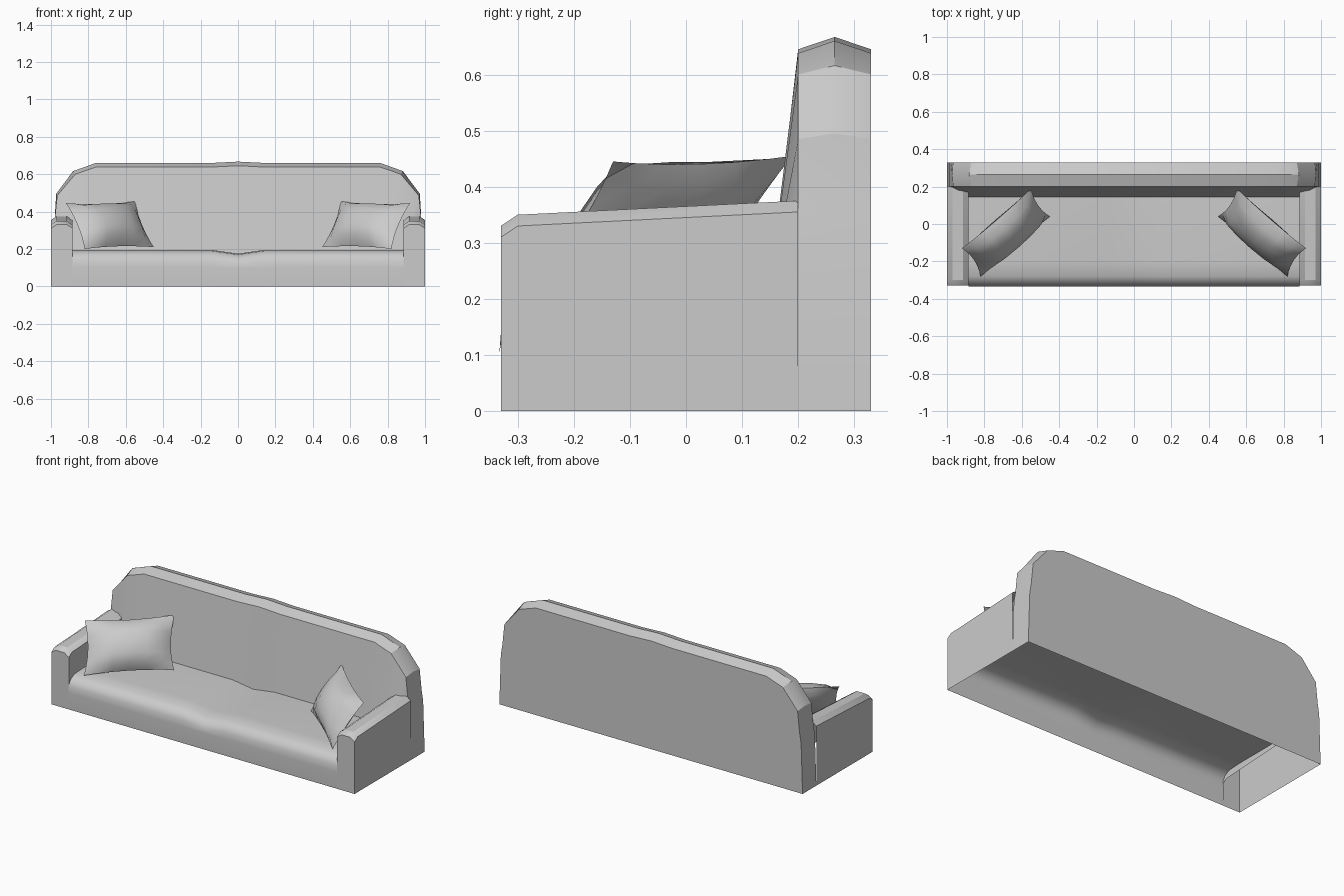
import bpy, bmesh
from mathutils import Vector

if "Cube" in bpy.data.objects:
    bpy.data.objects.remove(bpy.data.objects["Cube"])


def build(name, lofts, caps=(), angle=40):
    """Skin rows of points, cap them, then mirror the right half to the left."""
    bm = bmesh.new()
    for rows in lofts:
        grid = [[bm.verts.new(p) for p in row] for row in rows]
        for a, b in zip(grid, grid[1:]):
            for i in range(len(a) - 1):
                bm.faces.new((a[i], a[i + 1], b[i + 1], b[i]))
    for cap in caps:
        bm.faces.new([bm.verts.new(p) for p in cap])
    bmesh.ops.remove_doubles(bm, verts=bm.verts, dist=0.0005)
    bmesh.ops.dissolve_degenerate(bm, edges=bm.edges, dist=0.0005)
    bmesh.ops.recalc_face_normals(bm, faces=bm.faces)
    mesh = bpy.data.meshes.new(name)
    bm.to_mesh(mesh)
    bm.free()
    ob = bpy.data.objects.new(name, mesh)
    bpy.context.collection.objects.link(ob)
    mod = ob.modifiers.new("Mirror", 'MIRROR')
    mod.use_clip = True
    bpy.ops.object.select_all(action='DESELECT')
    ob.select_set(True)
    bpy.context.view_layer.objects.active = ob
    bpy.ops.object.modifier_apply(modifier="Mirror")
    bpy.ops.object.shade_smooth_by_angle(angle=angle * 3.14159 / 180)
    return ob


# Backrest: arched outline with a ridged rim and a front panel sloping to the seat
outline = [(1, 0), (.99, .3), (.98, .36), (.967, .485), (.87, .60), (.76, .638), (.14, .638), (0, .645)]
rise = [(0, 0), (0, 0), (0, .005), (.005, .01), (.012, .016), (0, .022), (0, .022), (0, .022)]
rear = [(x, .33, z) for x, z in outline]
ridge = [(x + dx, .265, z + dz) for (x, z), (dx, dz) in zip(outline, rise)]
front = [(x, .2, z) for x, z in outline]
base = [(min(p[0], .885), .145, .195 if p[0] > 0 else .175) for p in front[2:]]
build("backrest", [[rear, ridge, front], [front[2:], base]], [rear + [(0, .33, 0)]], 30)

# Armrests: rounded top that climbs towards the back, open underneath
profile = [(1, .31), (.97, .33), (.915, .33), (.885, .31), (.885, .13)]
stations = [(-.33, 0), (-.3, .02), (.2, .045)]
arm = [[(1, y, 0)] + [(x, y, z + h) for x, z in profile] for y, h in stations]
build("armrests", [arm], [arm[0] + [(.885, -.33, 0)]], 30)

# Seat: rounded front edge and a shallow dip in the middle
section = [(-.33, 0), (-.333, .10), (-.33, .14), (-.315, .17), (-.28, .19), (-.2, .195), (.145, .195)]
seat = [[(x, y, z - (dip if z > .1 else 0)) for y, z in section]
        for x, dip in ((.885, 0), (.14, 0), (0, .02))]
build("seat", [seat], angle=50)

# Throw pillows: pinched corners, full front, flatter back
b, c, a = Vector((.82, -.28, .2)), Vector((.45, .04, .21)), Vector((.92, -.13, .445))
u_dir, v_dir = (c - b) / 2, (a - b) / 2
normal = u_dir.cross(v_dir).normalized()
if normal.y > 0:
    normal = -normal
centre = b + u_dir + v_dir
steps = [-1, -.75, -.4, 0, .4, .75, 1]


def pillow_side(depth):
    return [[centre + u_dir * u * (1 - .08 * (1 - v * v)) + v_dir * v * (1 - .08 * (1 - u * u))
             + normal * depth * ((1 - u * u) * (1 - v * v)) ** .55
             for u in steps] for v in steps]


build("pillows", [pillow_side(.085), pillow_side(-.05)], angle=60)
